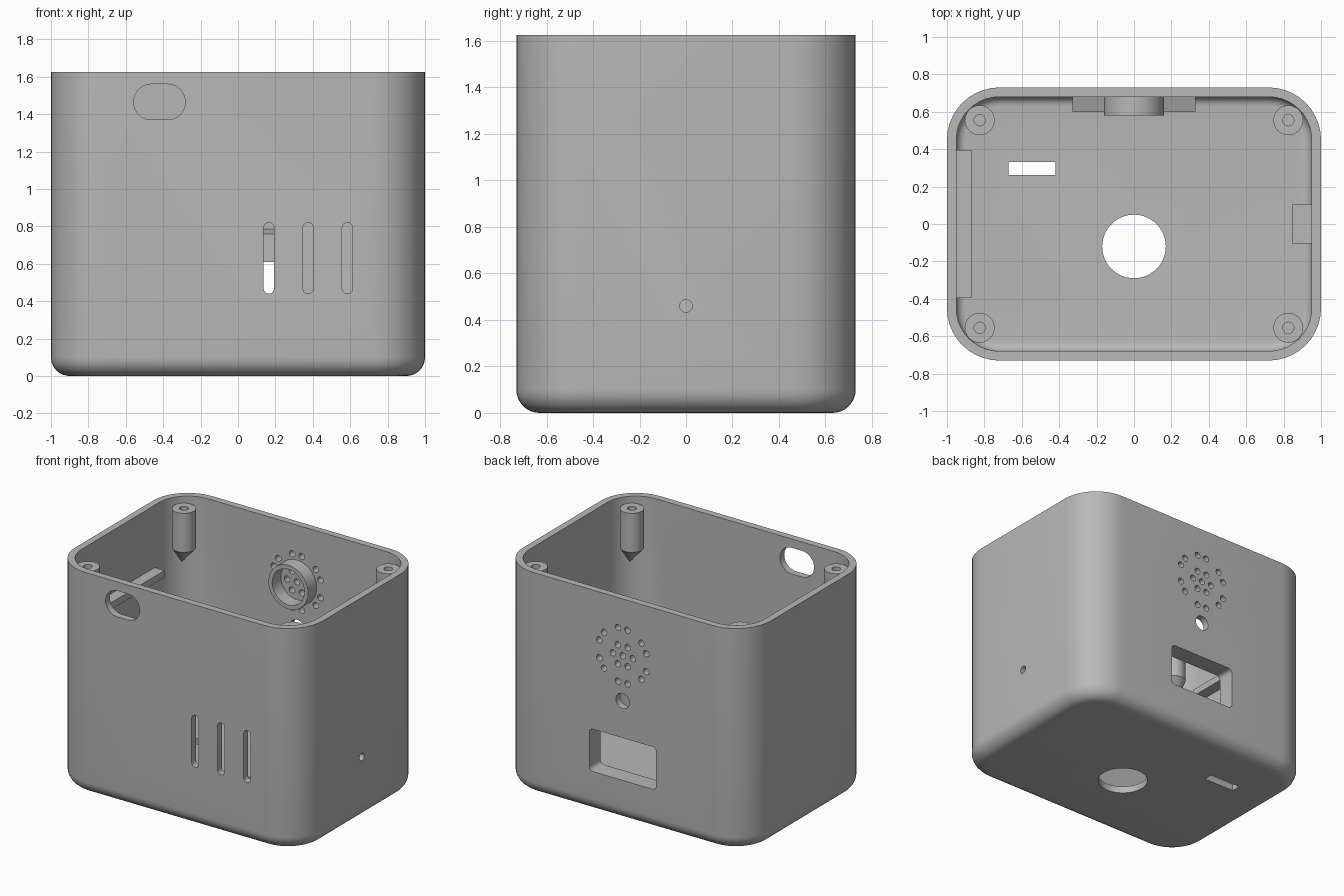
import bpy
import bmesh
from math import sin, cos, pi, radians
from mathutils import Vector

if "Cube" in bpy.data.objects:
    bpy.data.objects.remove(bpy.data.objects["Cube"], do_unlink=True)

grey = bpy.data.materials.new("light grey plastic")
grey.use_nodes = True
COLOR = (0.48, 0.48, 0.48, 1)
grey.diffuse_color = COLOR
grey.node_tree.nodes["Principled BSDF"].inputs["Base Color"].default_value = COLOR

HX, HY, TOP, R, WALL = 1.0, 0.73, 1.625, 0.28, 0.05
FILLET = 0.1


def rounded(hx, hy, r, cx=0, cy=0, seg=10):
    """Outline of a rounded rectangle given by half sizes; a circle if hx = hy = r."""
    pts = []
    for k, (sx, sy) in enumerate([(1, 1), (-1, 1), (-1, -1), (1, -1)]):
        for i in range(seg + 1):
            a = (k + i / seg) * pi / 2
            pts.append((cx + sx * (hx - r) + r * cos(a), cy + sy * (hy - r) + r * sin(a)))
    return pts


def circle(r, cx=0, cy=0, seg=6):
    return rounded(r, r, r, cx, cy, seg)


def box(hx, hy, cx=0, cy=0):
    return [(cx + sx * hx, cy + sy * hy) for sx, sy in [(1, 1), (-1, 1), (-1, -1), (1, -1)]]


def place(p, h, axis):
    """Outline point at height h along an axis."""
    a, b = p
    return {"x": (h, a, b), "y": (a, h, b), "z": (a, b, h)}[axis]


def loft(bm, rings, closed=False):
    """Skin a list of rings; cap both ends or close the loop."""
    loops = [[bm.verts.new(p) for p in ring] for ring in rings]
    pairs = list(zip(loops, loops[1:]))
    if closed:
        pairs.append((loops[-1], loops[0]))
    for lo, hi in pairs:
        n = len(lo)
        for i in range(n):
            bm.faces.new((lo[i], lo[(i + 1) % n], hi[(i + 1) % n], hi[i]))
    if not closed:
        bm.faces.new(loops[0])
        bm.faces.new(loops[-1])


def prism(bm, outline, axis, lo, hi):
    loft(bm, [[place(p, h, axis) for p in outline] for h in (lo, hi)])


def finish(bm, name):
    bmesh.ops.remove_doubles(bm, verts=bm.verts, dist=1e-5)
    bmesh.ops.recalc_face_normals(bm, faces=bm.faces)
    mesh = bpy.data.meshes.new(name)
    bm.to_mesh(mesh)
    bm.free()
    mesh.materials.append(grey)
    ob = bpy.data.objects.new(name, mesh)
    bpy.context.collection.objects.link(ob)
    return ob


# Shell: outer skin up to the rim, then down the inside to the floor
def wall_ring(inset, z):
    return [(x, y, z) for x, y in rounded(HX - inset, HY - inset, R - inset)]


def fillet_rings(offset, r, steps=8):
    return [wall_ring(offset + r * (1 - sin(a)), offset + r * (1 - cos(a)))
            for a in [i * pi / 2 / steps for i in range(steps + 1)]]


bm = bmesh.new()
outer = fillet_rings(0, FILLET) + [wall_ring(0, TOP)]
inner = [wall_ring(WALL, TOP)] + fillet_rings(WALL, FILLET - WALL)[::-1]
loft(bm, outer + inner)
shell = finish(bm, "shell")

# Window frame inside the back wall, its top sloping slightly
bm = bmesh.new()
prism(bm, [(0.6, 0.15), (0.69, 0.15), (0.69, 0.79), (0.6, 0.76)], "x", -0.33, 0.33)
window_frame = finish(bm, "window_frame")

# Small block behind the side pinhole
bm = bmesh.new()
prism(bm, box(0.105, 0.1, 0, 0.46), "x", 0.845, 0.96)
side_block = finish(bm, "pinhole_block")

# Ledge on the right inner wall
bm = bmesh.new()
prism(bm, box(0.395, 0.025, 0, 1.145), "x", -0.96, -0.87)
finish(bm, "side_ledge")

# Cutter for every opening
bm = bmesh.new()
for x in (0.165, 0.375, 0.585):
    prism(bm, rounded(0.028, 0.19, 0.028, x, 0.63, 6), "y", -0.8, -0.6)
prism(bm, rounded(0.138, 0.095, 0.095, -0.42, 1.465), "y", -0.8, -0.6)
prism(bm, rounded(0.27, 0.155, 0.03, 0, 0.455, 4), "y", 0.5, 0.8)
prism(bm, circle(0.055, 0, 0.88), "y", 0.6, 0.8)
prism(bm, circle(0.027, 0, 0.46), "x", 0.75, 1.1)
prism(bm, circle(0.17, 0, -0.12, 12), "z", -0.1, 0.2)
prism(bm, box(0.125, 0.035, -0.545, 0.297), "z", -0.1, 0.2)
# Speaker holes: centre, inner six and six outer pairs
spots = [(0, 0)]
for k in range(6):
    spots.append((0.08, k * 60))
    spots += [(0.2, 30 + k * 60 + d) for d in (-11, 11)]
for r, deg in spots:
    a = radians(deg)
    prism(bm, circle(0.023, r * cos(a), 1.21 + r * sin(a), 4), "y", 0.6, 0.8)
cutter = finish(bm, "opening_cutter")
cutter.hide_render = True

for ob in (shell, window_frame, side_block):
    mod = ob.modifiers.new("openings", "BOOLEAN")
    mod.operation = "DIFFERENCE"
    mod.solver = "EXACT"
    mod.object = cutter
    bpy.context.view_layer.objects.active = ob
    bpy.ops.object.modifier_apply(modifier=mod.name)
bpy.data.objects.remove(cutter, do_unlink=True)

# Speaker ring on the back wall
bm = bmesh.new()
loft(bm, [[place(p, y, "y") for p in circle(r, 0, 1.21, 12)]
          for r, y in [(0.16, 0.69), (0.16, 0.58), (0.13, 0.58), (0.13, 0.69)]], closed=True)
finish(bm, "speaker_ring")

# Screw posts in the corners, tapering to a point on the wall
for sx, side in ((1, "left"), (-1, "right")):
    for sy, end in ((1, "back"), (-1, "front")):
        centre = Vector((sx * 0.825, sy * 0.555, 0))
        tip = Vector((sx * 0.883, sy * 0.613, 1.15))
        rings = [[centre + Vector((x, y, z)) for x, y in circle(r, seg=8)]
                 for r, z in [(0.08, 1.29), (0.08, 1.575), (0.03, 1.575), (0.03, 1.3)]]
        start = [tip + (p - Vector((centre.x, centre.y, 1.29))) * 0.02 for p in rings[0]]
        bm = bmesh.new()
        loft(bm, [start] + rings)
        finish(bm, f"{end}_{side}_screw_post")

# Smooth shading with sharp edges kept
for ob in bpy.context.collection.objects:
    ob.select_set(ob.type == "MESH")
bpy.context.view_layer.objects.active = shell
bpy.ops.object.shade_smooth_by_angle(angle=radians(30))
